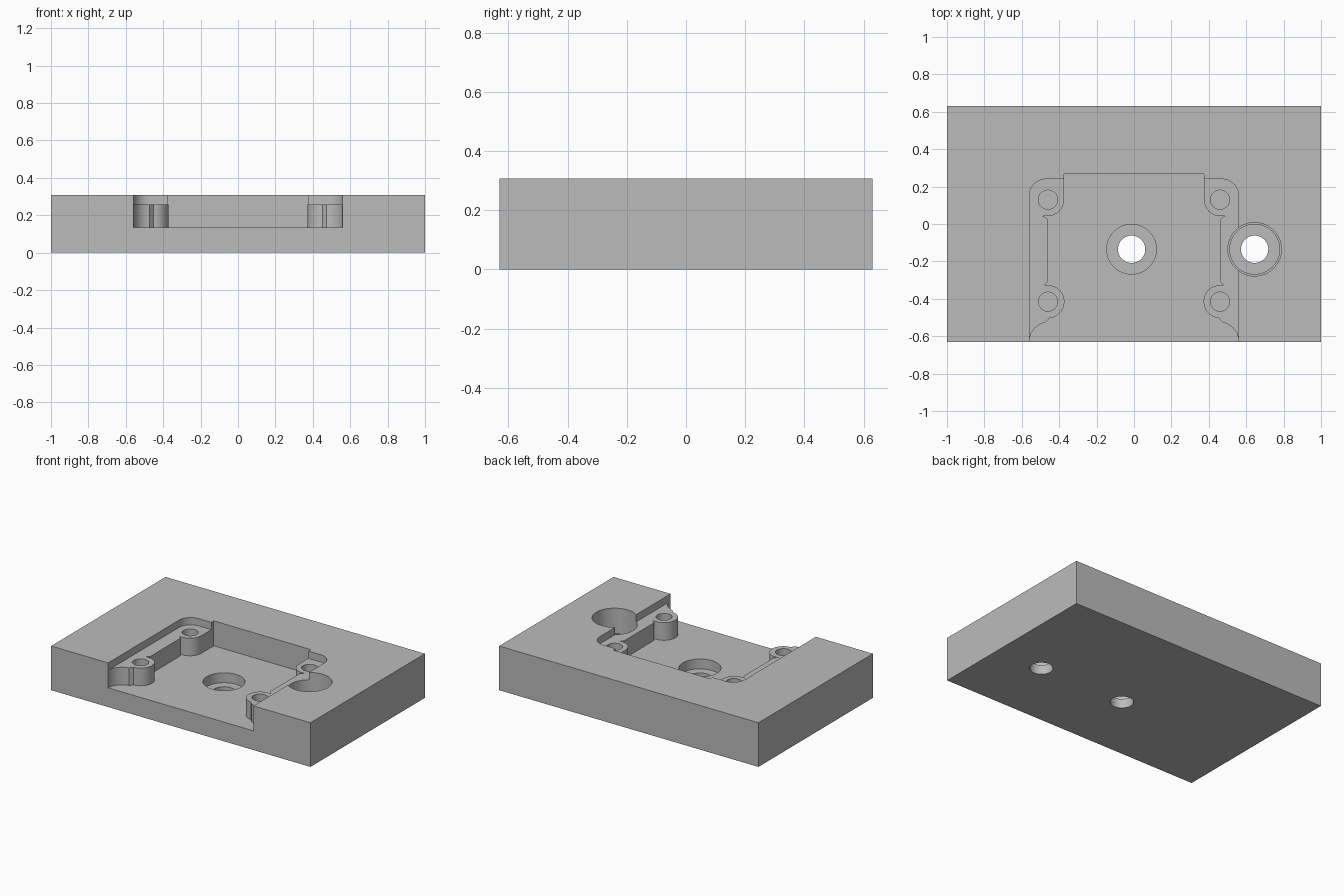
import bpy, bmesh
from math import sin, cos, radians

if "Cube" in bpy.data.objects:
    bpy.data.objects.remove(bpy.data.objects["Cube"], do_unlink=True)

TOP, LEDGE, FLOOR, SEAT = 0.308, 0.257, 0.134, 0.065
HALF_Y, ABOVE, FRONT = 0.63, 0.5, -0.8

grey = bpy.data.materials.new("plain grey")
grey.use_nodes = True
colour = (0.5, 0.5, 0.5, 1)
grey.diffuse_color = colour
grey.node_tree.nodes["Principled BSDF"].inputs["Base Color"].default_value = colour


def prism(name, outline, z0, z1):
    """Extrude a closed xy outline from z0 to z1."""
    bm = bmesh.new()
    face = bm.faces.new([bm.verts.new((x, y, z0)) for x, y in outline])
    top = bmesh.ops.extrude_face_region(bm, geom=[face])["geom"]
    verts = [g for g in top if isinstance(g, bmesh.types.BMVert)]
    bmesh.ops.translate(bm, verts=verts, vec=(0, 0, z1 - z0))
    bmesh.ops.recalc_face_normals(bm, faces=bm.faces)
    mesh = bpy.data.meshes.new(name)
    bm.to_mesh(mesh)
    bm.free()
    mesh.materials.append(grey)
    obj = bpy.data.objects.new(name, mesh)
    bpy.context.collection.objects.link(obj)
    return obj


def arc(cx, cy, r, a0, a1, steps=12):
    angles = [radians(a0 + (a1 - a0) * i / steps) for i in range(steps + 1)]
    return [(cx + r * cos(a), cy + r * sin(a)) for a in angles]


def circle(cx, cy, r):
    return arc(cx, cy, r, 0, 360, 48)[:-1]


def mirrored(half):
    """Complete a right-hand outline with its reflection in x."""
    return half + [(-x, y) for x, y in reversed(half)]


# Solid base plate
base = prism("base_plate", [(-1, -HALF_Y), (1, -HALF_Y), (1, HALF_Y), (-1, HALF_Y)], 0, TOP)


def cut(outline, z0, z1=ABOVE):
    cutter = prism("cutter", outline, z0, z1)
    cutter.hide_render = True
    mod = base.modifiers.new("cut", "BOOLEAN")
    mod.operation, mod.solver, mod.object = "DIFFERENCE", "EXACT", cutter
    bpy.context.view_layer.objects.active = base
    bpy.ops.object.modifier_apply(modifier=mod.name)
    bpy.data.objects.remove(cutter, do_unlink=True)


# Shallow recess with rounded back corners, open at the front
cut(mirrored([(0.56, FRONT)] + arc(0.47, 0.24 - 0.09, 0.09, 0, 90)), LEDGE)

# Deep pocket wrapping round the four screw ears
half = [(0.56, FRONT)]
half += arc(0.455, -HALF_Y, 0.105, 0, 80)
half += arc(0.46, -0.415, 0.088, 265, 100, 20)
half += arc(0.49, -0.297, 0.03, 270, 180, 5)
half += arc(0.49, 0.012, 0.03, 180, 90, 5)
half += arc(0.462, 0.13, 0.088, 265, 180)
half += [(0.374, 0.267)]
cut(mirrored(half), FLOOR)

# Blind screw holes in the ears
for x in (-0.46, 0.46):
    for y in (0.13, -0.415):
        cut(circle(x, y, 0.051), FLOOR)

# Counterbored through holes in the pocket floor and beside it
for x, wide in ((-0.013, 0.133), (0.645, 0.143)):
    cut(circle(x, -0.135, wide), FLOOR - 0.002)
    cut(circle(x, -0.135, 0.133), SEAT)
    cut(circle(x, -0.135, 0.073), -0.1)

# Smooth the curved walls, keep the edges crisp
bpy.ops.object.select_all(action="DESELECT")
base.select_set(True)
bpy.context.view_layer.objects.active = base
bpy.ops.object.shade_smooth_by_angle(angle=radians(30))
